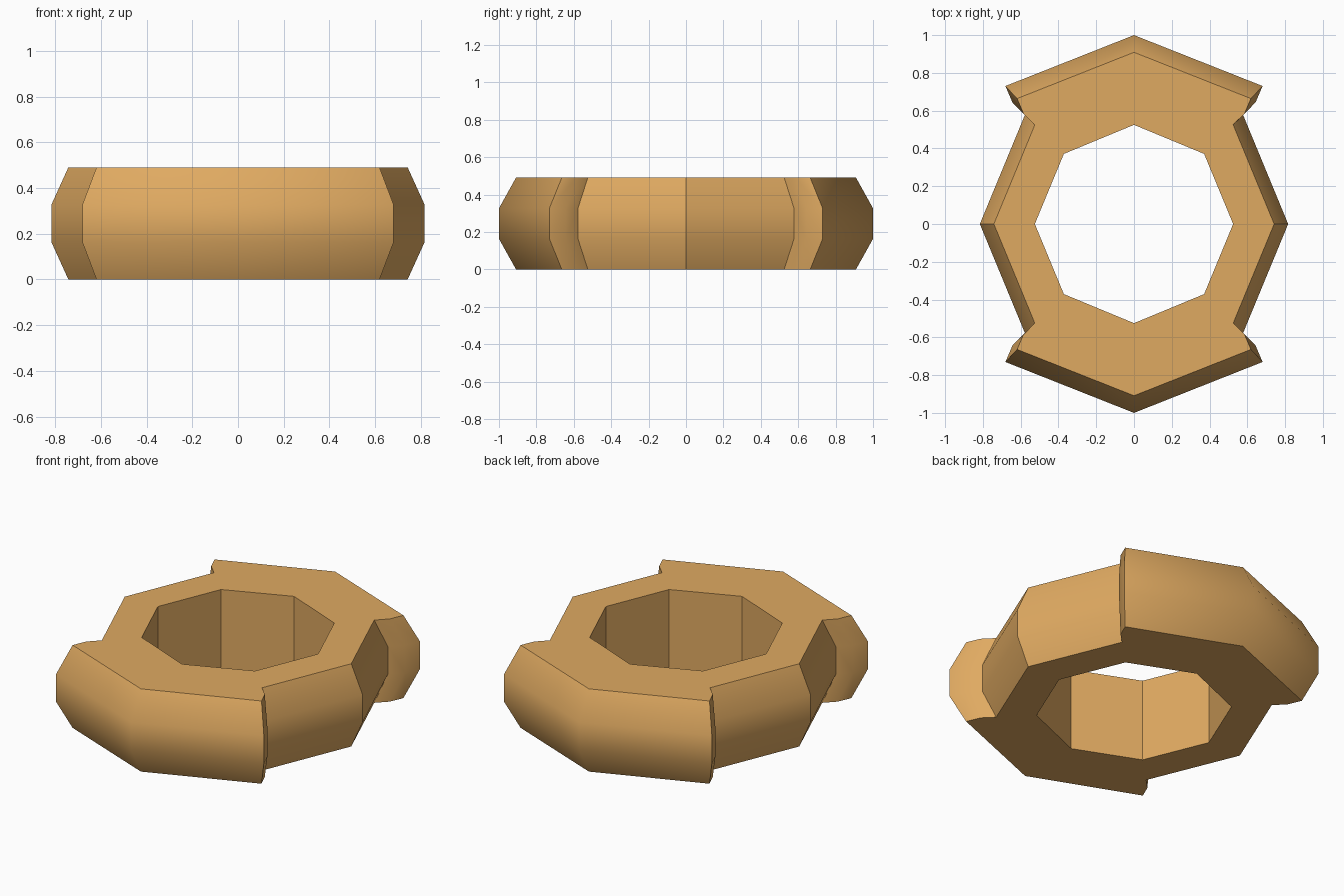
import bpy, bmesh, math

cube = bpy.data.objects.get("Cube")
if cube:
    bpy.data.objects.remove(cube, do_unlink=True)

HEIGHT = 0.49
FLARE = 1.1          # belly outline relative to the cap outline
DIAG = math.sqrt(0.5)
BORE = 0.525

# Cap outline of one quarter: nose, shoulder, step top, step root, side corner
outline = [(0, 0.909), (0.619, 0.664), (0.585, 0.585), (0.525, 0.525), (0.742, 0)]
bore = [(0, BORE), (BORE * DIAG, BORE * DIAG), (BORE, 0)]
levels = [(0, 1), (HEIGHT / 3, FLARE), (HEIGHT * 2 / 3, FLARE), (HEIGHT, 1)]

bm = bmesh.new()
rows = [[bm.verts.new((x * s, y * s, z)) for x, y in outline] for z, s in levels]
holes = [[bm.verts.new((x, y, z)) for x, y in bore] for z in (0, HEIGHT)]

# Outer wall and bore wall
for stack in (rows, holes):
    for low, high in zip(stack, stack[1:]):
        for i in range(len(low) - 1):
            bm.faces.new((low[i], low[i + 1], high[i + 1], high[i]))

# Flat caps: thick end sector and slimmer side sector
for rim, hole in ((rows[0], holes[0]), (rows[-1], holes[1])):
    bm.faces.new((hole[0], hole[1], rim[3], rim[2], rim[1], rim[0]))
    bm.faces.new((hole[1], hole[2], rim[4], rim[3]))

mesh = bpy.data.meshes.new("stepped_ring")
bm.to_mesh(mesh)
bm.free()
ring = bpy.data.objects.new("stepped_ring", mesh)
bpy.context.collection.objects.link(ring)
bpy.ops.object.select_all(action='DESELECT')
ring.select_set(True)
bpy.context.view_layer.objects.active = ring

# Mirror the quarter into the full ring
mirror = ring.modifiers.new("mirror", 'MIRROR')
mirror.use_axis = (True, True, False)
mirror.merge_threshold = 0.001
bpy.ops.object.modifier_apply(modifier=mirror.name)

bm = bmesh.new()
bm.from_mesh(mesh)
bmesh.ops.recalc_face_normals(bm, faces=bm.faces[:])
bm.to_mesh(mesh)
bm.free()

# Soft belly, with a crisp crease at each side corner
bpy.ops.object.shade_smooth_by_angle(angle=math.radians(44))
for edge in mesh.edges:
    if all(abs(mesh.vertices[v].co.y) < 0.001 for v in edge.vertices):
        edge.use_edge_sharp = True

# Warm tan
tan = (0.74, 0.40, 0.12, 1)
mat = bpy.data.materials.new("warm_tan")
mat.use_nodes = True
mat.diffuse_color = tan
shader = next(n for n in mat.node_tree.nodes if n.type == 'BSDF_PRINCIPLED')
shader.inputs["Base Color"].default_value = tan
mesh.materials.append(mat)
